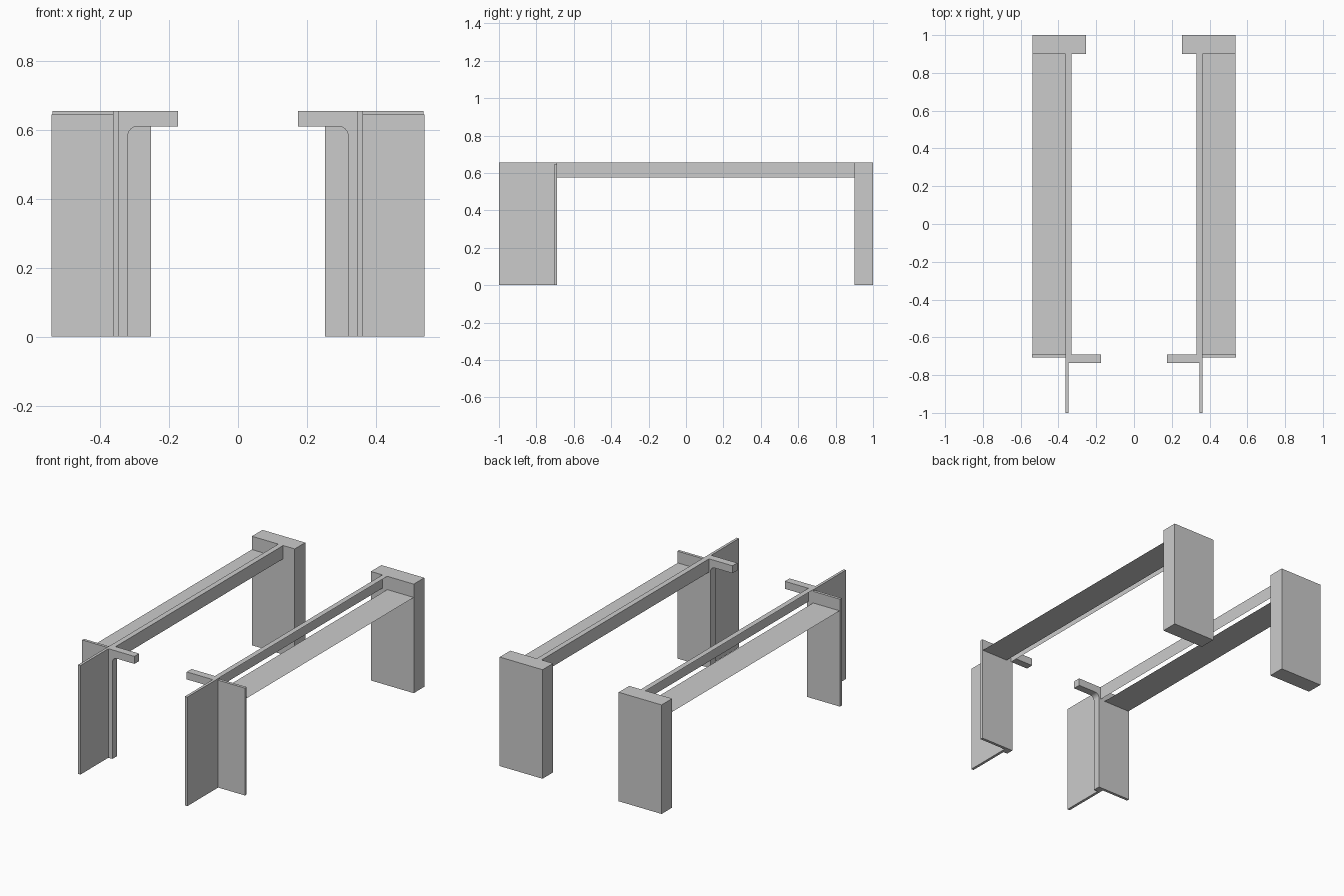
import bpy, bmesh, math

if "Cube" in bpy.data.objects:
    bpy.data.objects.remove(bpy.data.objects["Cube"])


def finish(name, bm):
    """Turn a bmesh into an object mirrored across x = 0."""
    me = bpy.data.meshes.new(name)
    bm.to_mesh(me)
    bm.free()
    ob = bpy.data.objects.new(name, me)
    bpy.context.collection.objects.link(ob)
    mod = ob.modifiers.new("mirror", 'MIRROR')
    mod.use_axis[0] = True
    mod.use_mirror_merge = False
    return ob


def box(name, x, y, z):
    bm = bmesh.new()
    bmesh.ops.create_cube(bm, size=1)
    for v in bm.verts:
        v.co = [r[0] if c < 0 else r[1] for c, r in zip(v.co, (x, y, z))]
    return finish(name, bm)


def strip(name, profile, y0, y1):
    """Thin sheet: an open xz profile swept along y."""
    bm = bmesh.new()
    rows = [[bm.verts.new((x, y, z)) for x, z in profile] for y in (y0, y1)]
    for i in range(len(profile) - 1):
        bm.faces.new((rows[0][i], rows[1][i], rows[1][i + 1], rows[0][i + 1]))
    return finish(name, bm)


def prism(name, profile, y0, y1):
    """Solid: a closed xz profile extruded along y."""
    bm = bmesh.new()
    face = bm.faces.new([bm.verts.new((x, y0, z)) for x, z in profile])
    ext = bmesh.ops.extrude_face_region(bm, geom=[face])
    verts = [g for g in ext["geom"] if isinstance(g, bmesh.types.BMVert)]
    bmesh.ops.translate(bm, verts=verts, vec=(0, y1 - y0, 0))
    bmesh.ops.recalc_face_normals(bm, faces=bm.faces)
    return finish(name, bm)


TOP = 0.655

# rear pillar, front fin and outward front plate
box("rear_pillar", (0.253, 0.538), (0.90, 1.0), (0, TOP))
box("front_fin", (0.347, 0.363), (-1.0, -0.735), (0, TOP))
box("front_plate", (0.363, 0.541), (-0.707, -0.69), (0, 0.645))

# post with an inward arm, joined by a rounded inner corner
r = 0.028
arc = [(0.32 - r + r * math.cos(a), 0.61 - r + r * math.sin(a))
       for a in (math.pi / 2 * i / 8 for i in range(9))]
post = prism("post_with_arm",
             [(0.363, 0), (0.363, TOP), (0.174, TOP), (0.174, 0.61)]
             + arc[::-1] + [(0.32, 0)], -0.735, -0.69)

# long rail: thin inner web with a narrow top flange
strip("long_rail", [(0.33, 0.575), (0.33, TOP), (0.362, TOP)], -0.69, 0.90)

# flat lower panel outside the rail
strip("long_panel", [(0.362, 0.575), (0.538, 0.575)], -0.69, 0.90)
